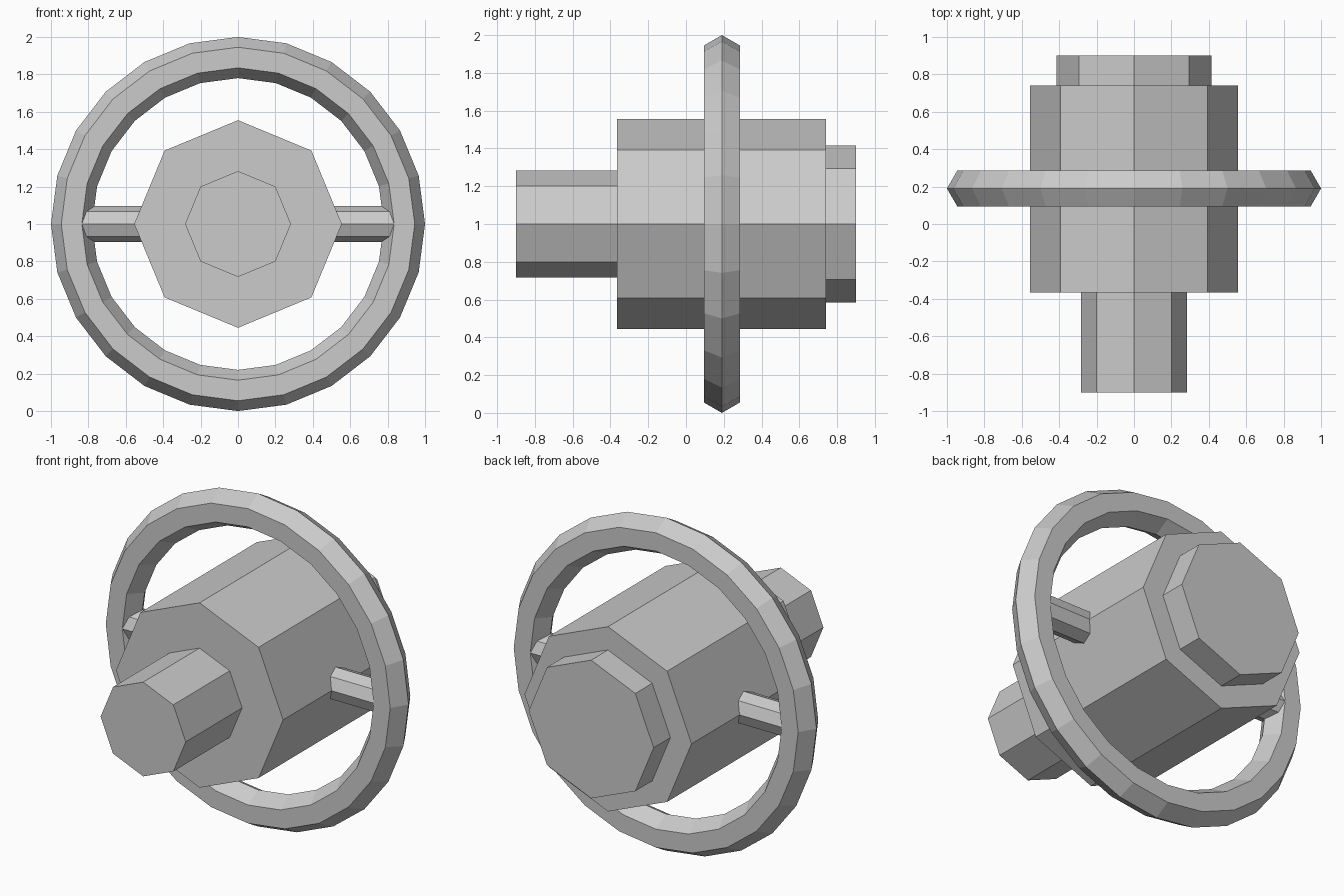
import bpy
from math import pi

if "Cube" in bpy.data.objects:
    bpy.data.objects.remove(bpy.data.objects["Cube"])

CZ = 1.0      # height of the central axis
RING_Y = 0.19  # position of the ring along the body


def barrel(name, radius, y0, y1):
    """Eight-sided drum lying along y."""
    bpy.ops.mesh.primitive_cylinder_add(
        vertices=8, radius=radius, depth=y1 - y0,
        location=(0, (y0 + y1) / 2, CZ), rotation=(pi / 2, 0, 0))
    bpy.context.object.name = name


# Body, front nozzle and rear cap
barrel("main_body", 0.555, -0.365, 0.74)
barrel("front_nozzle", 0.283, -0.90, -0.365)
barrel("rear_cap", 0.415, 0.74, 0.90)

# Outer ring with hexagonal section
bpy.ops.mesh.primitive_torus_add(
    major_segments=24, minor_segments=6, major_radius=0.89, minor_radius=0.11,
    location=(0, RING_Y, CZ), rotation=(pi / 2, 0, 0))
ring = bpy.context.object
ring.name = "outer_ring"
for p in ring.data.polygons:
    p.use_smooth = False

# Spokes joining the body to the ring on both sides
for side, label in ((-1, "left"), (1, "right")):
    bpy.ops.mesh.primitive_cylinder_add(
        vertices=8, radius=0.095, depth=0.46,
        location=(side * 0.65, RING_Y, CZ), rotation=(0, pi / 2, 0))
    bpy.context.object.name = label + "_spoke"
